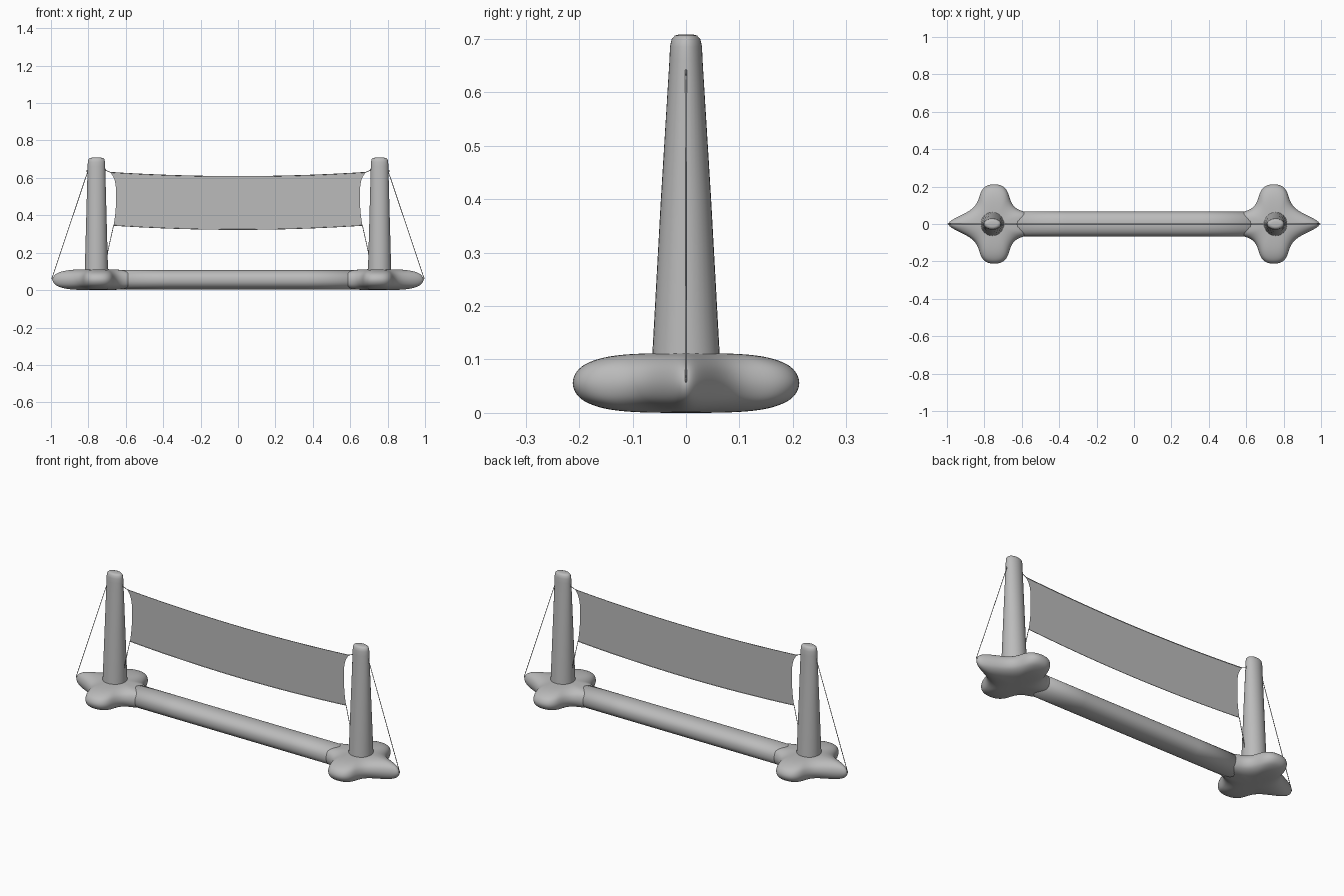
import bpy
import bmesh
from math import sin, cos, pi, copysign

cube = bpy.data.objects.get("Cube")
if cube:
    bpy.data.objects.remove(cube, do_unlink=True)

grey = bpy.data.materials.new("light grey vinyl")
grey.use_nodes = True
colour = (0.5, 0.5, 0.5, 1)
grey.diffuse_color = colour
grey.node_tree.nodes["Principled BSDF"].inputs["Base Color"].default_value = colour

POST_X = 0.757
MID_Z = 0.056


def finish(name, bm, mirror=False, subdivide=0):
    """Turn a bmesh into a smooth object, optionally mirrored to the right."""
    bmesh.ops.recalc_face_normals(bm, faces=bm.faces)
    for face in bm.faces:
        face.smooth = True
    mesh = bpy.data.meshes.new(name)
    bm.to_mesh(mesh)
    bm.free()
    mesh.materials.append(grey)
    obj = bpy.data.objects.new(name, mesh)
    bpy.context.collection.objects.link(obj)
    if subdivide:
        mod = obj.modifiers.new("Smooth", 'SUBSURF')
        mod.levels = mod.render_levels = subdivide
    if mirror:
        obj.modifiers.new("Mirror", 'MIRROR').use_mirror_merge = False
    return obj


def loft(name, rings, **options):
    """Skin a list of closed rings and cap both ends."""
    bm = bmesh.new()
    loops = [[bm.verts.new(p) for p in ring] for ring in rings]
    n = len(loops[0])
    for a, b in zip(loops, loops[1:]):
        for i in range(n):
            j = (i + 1) % n
            bm.faces.new((a[i], a[j], b[j], b[i]))
    for end in (loops[0], loops[-1]):
        bm.faces.new(end)
    return finish(name, bm, **options)


def cord(name, points, radius=0.0018, mirror=True):
    """Thin rope along a path lying in the xz plane."""
    rings = []
    for k, (x, z) in enumerate(points):
        x0, z0 = points[max(k - 1, 0)]
        x1, z1 = points[min(k + 1, len(points) - 1)]
        dx, dz = x1 - x0, z1 - z0
        length = (dx * dx + dz * dz) ** 0.5
        nx, nz = -dz / length, dx / length
        rings.append([(x + nx * radius * cos(a), radius * sin(a),
                       z + nz * radius * cos(a))
                      for a in (i * pi / 3 for i in range(6))])
    return loft(name, rings, mirror=mirror)


# Inflated four-lobed foot: half outline scaled inwards over a pillow profile
half = [(0.253, 0), (0.24, 0.018), (0.19, 0.043), (0.135, 0.07), (0.1, 0.1),
        (0.083, 0.14), (0.073, 0.18), (0.045, 0.211), (0, 0.218),
        (-0.045, 0.211), (-0.073, 0.18), (-0.083, 0.14), (-0.1, 0.1),
        (-0.135, 0.072), (-0.2, 0.06), (-0.21, 0)]
outline = half + [(x, -y) for x, y in half[-2:0:-1]]
levels = [0.15, 0.4, 0.6, 0.75, 0.87, 0.95, 1]
profile = [(t, -1) for t in levels[:-1]] + [(t, 1) for t in reversed(levels)]
foot_rings = []
for t, side in profile:
    z = MID_Z + side * 0.056 * (1 - t ** 4) ** 0.5
    foot_rings.append([(POST_X - 0.01 + x * t, y * t, z) for x, y in outline])
loft("foot", foot_rings, mirror=True, subdivide=2)

# Long base tube joining the feet
section = []
for i in range(32):
    a = 2 * pi * i / 32
    section.append((0.066 * copysign(abs(cos(a)) ** 0.9, cos(a)),
                    MID_Z + 0.052 * copysign(abs(sin(a)) ** 0.9, sin(a))))
loft("base_tube", [[(x, y, z) for y, z in section]
                   for x in (-0.72, -0.36, 0, 0.36, 0.72)])

# Tapered posts, round at the foot and oval at the top
post_profile = [(0.05, 0.064, 0.066), (0.11, 0.062, 0.063),
                (0.4, 0.054, 0.047), (0.66, 0.047, 0.031),
                (0.685, 0.046, 0.030), (0.699, 0.043, 0.027),
                (0.706, 0.036, 0.021), (0.708, 0.025, 0.014)]
loft("post", [[(POST_X + rx * cos(a), ry * sin(a), z)
               for a in (2 * pi * i / 32 for i in range(32))]
              for z, rx, ry in post_profile], mirror=True)


# Sagging net sheet with inward-bowed ends
def net_point(u, v):
    reach = 0.652 + (0.03 * v ** 4 if v > 0 else 0.013 * v * v)
    sag = 0.022 * (1 - u * u)
    return u * reach, 0.488 + 0.142 * v - sag


COLS, ROWS = 32, 12
bm = bmesh.new()
grid = []
for r in range(ROWS + 1):
    row = []
    for c in range(COLS + 1):
        x, z = net_point(2 * c / COLS - 1, 2 * r / ROWS - 1)
        row.append(bm.verts.new((x, 0, z)))
    grid.append(row)
for r in range(ROWS):
    for c in range(COLS):
        bm.faces.new((grid[r][c], grid[r][c + 1],
                      grid[r + 1][c + 1], grid[r + 1][c]))
finish("net", bm)

# Ropes along the net's hems, its ties and the outer guy lines
for name, v in (("net_top_rope", 1), ("net_bottom_rope", -1)):
    cord(name, [net_point(2 * c / COLS - 1, v) for c in range(COLS + 1)],
         mirror=False)
cord("net_top_tie", [net_point(1, 1), (0.72, 0.646)])
cord("net_bottom_tie", [net_point(1, -1), (0.70, 0.19)])
cord("guy_line", [(0.80, 0.645), (0.995, 0.062)])

# Small anchor eyelets where the ropes meet the inflated parts
for name, x, z in (("guy_eyelet", 0.806, 0.637), ("foot_eyelet", 0.993, 0.063),
                   ("top_tie_eyelet", 0.709, 0.643),
                   ("bottom_tie_eyelet", 0.698, 0.195)):
    bm = bmesh.new()
    bmesh.ops.create_uvsphere(bm, u_segments=8, v_segments=6, radius=0.004)
    bmesh.ops.scale(bm, vec=(1, 0.5, 1.6), verts=bm.verts)
    bmesh.ops.translate(bm, vec=(x, 0, z), verts=bm.verts)
    finish(name, bm, mirror=True)
